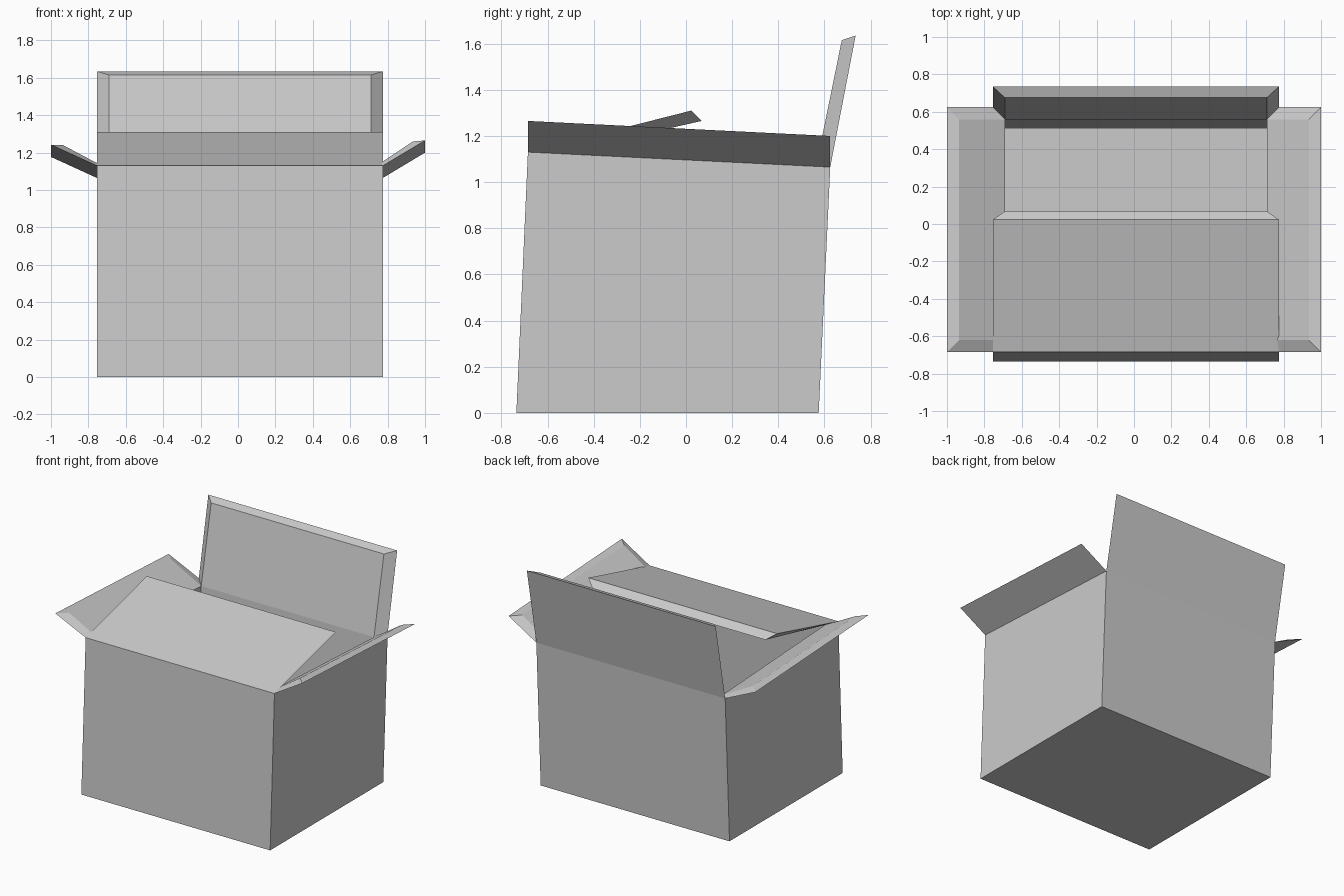
import bpy, bmesh
from mathutils import Vector

if "Cube" in bpy.data.objects:
    bpy.data.objects.remove(bpy.data.objects["Cube"])

X0, X1 = -0.755, 0.775      # outer side walls
IX0, IX1 = -0.69, 0.71      # inner side walls


def ring(x0, x1, front, back):
    """Four corners, anticlockwise from front left; front/back are (y, z)."""
    return [Vector((x0, *front)), Vector((x1, *front)),
            Vector((x1, *back)), Vector((x0, *back))]


def make_part(name, points, faces, hidden):
    """Build a closed solid, orient it, then drop the faces buried at the hinge."""
    bm = bmesh.new()
    verts = [bm.verts.new(p) for p in points]
    made = [bm.faces.new([verts[i] for i in f]) for f in faces]
    bmesh.ops.recalc_face_normals(bm, faces=bm.faces)
    bmesh.ops.delete(bm, geom=[made[i] for i in hidden], context='FACES_ONLY')
    mesh = bpy.data.meshes.new(name)
    bm.to_mesh(mesh)
    bm.free()
    obj = bpy.data.objects.new(name, mesh)
    bpy.context.collection.objects.link(obj)
    return obj


# Leaning box body: outer and inner skins joined at the rim
base = ring(X0, X1, (-0.735, 0), (0.575, 0))
rim = ring(X0, X1, (-0.685, 1.13), (0.625, 1.065))
inner_rim = ring(IX0, IX1, (-0.62, 1.11), (0.56, 1.05))
inner_base = ring(IX0, IX1, (-0.67, 0.065), (0.51, 0.065))
faces = [(0, 1, 2, 3), (12, 13, 14, 15)]
for level in (0, 8, 4):     # the last four faces are the rim
    for i in range(4):
        j = (i + 1) % 4
        faces.append((level + i, level + j, level + 4 + j, level + 4 + i))
make_part("box_body", base + rim + inner_rim + inner_base, faces, range(10, 14))

# Flaps: each swings from one rim edge, (outer skin shift, inner skin shift)
flaps = [
    ("front_flap", (0, 0.708, 0.18), (0, 0.688, 0.155)),
    ("right_flap", (0.225, 0, 0.135), (0.225, 0, 0.15)),
    ("back_flap", (0, 0.11, 0.57), (0, 0.115, 0.565)),
    ("left_flap", (-0.245, 0, 0.112), (-0.245, 0, 0.13)),
]
flap_faces = [(0, 1, 5, 4), (0, 1, 3, 2), (4, 5, 7, 6),
              (2, 3, 7, 6), (0, 2, 6, 4), (1, 3, 7, 5)]
for i, (name, out, inn) in enumerate(flaps):
    j = (i + 1) % 4
    out, inn = Vector(out), Vector(inn)
    points = [rim[i], rim[j], rim[i] + out, rim[j] + out,
              inner_rim[i], inner_rim[j], inner_rim[i] + inn, inner_rim[j] + inn]
    make_part(name, points, flap_faces, [0])
